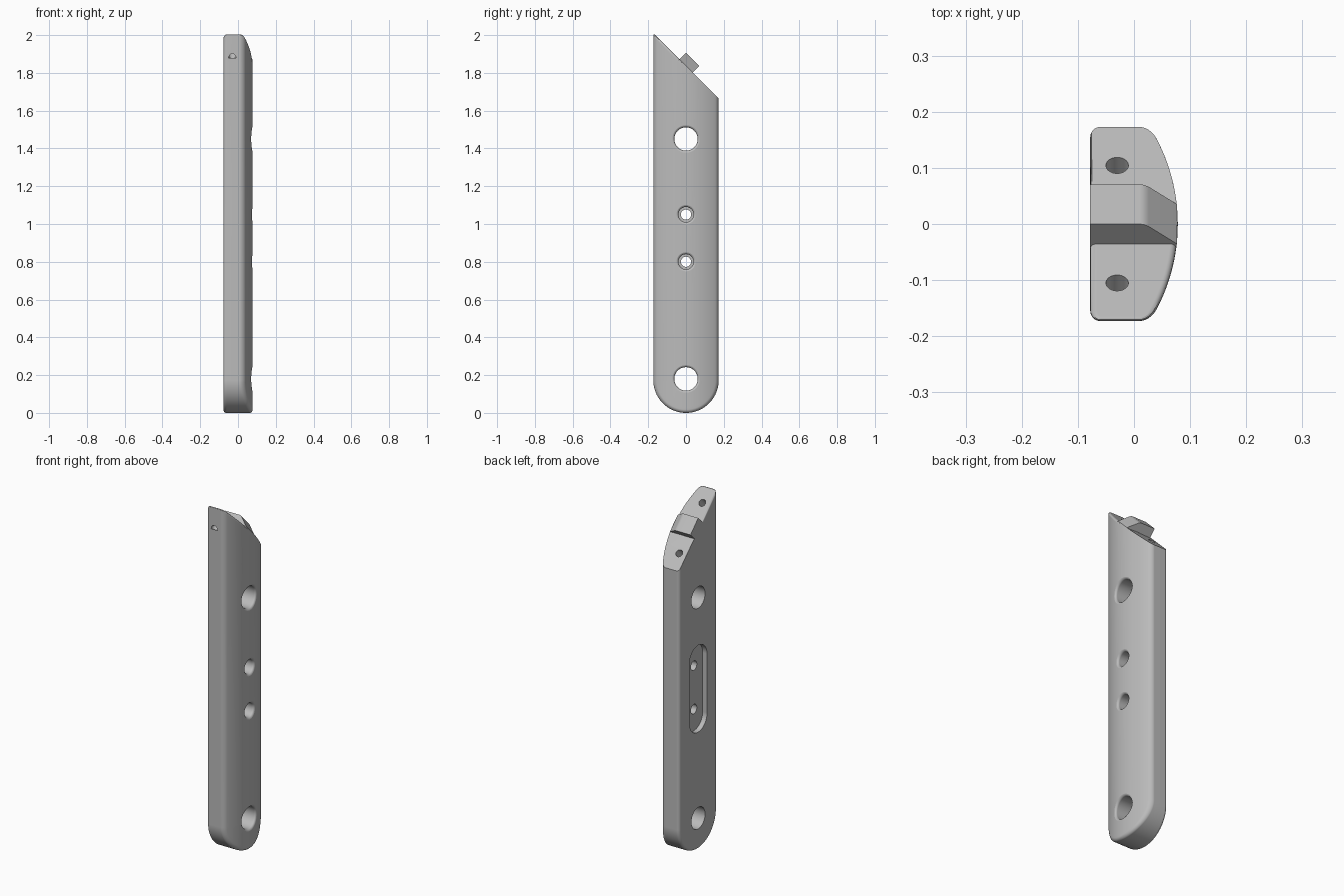
import bpy, bmesh
from math import sin, cos, pi, sqrt
from mathutils import Vector, Matrix

if "Cube" in bpy.data.objects:
    bpy.data.objects.remove(bpy.data.objects["Cube"])

HALF_W, BACK, FRONT = 0.173, -0.078, 0.078
FILLET = 0.018
CROWN = 0.324      # radius of the curved face
SLOPE = 1.837      # slanted end lies on y + z = SLOPE

grey = bpy.data.materials.new("warm_grey")
grey.use_nodes = True
grey.diffuse_color = (0.5, 0.5, 0.5, 1)
grey.node_tree.nodes["Principled BSDF"].inputs["Base Color"].default_value = (0.5, 0.5, 0.5, 1)


def add_object(name, bm):
    bmesh.ops.recalc_face_normals(bm, faces=bm.faces)
    mesh = bpy.data.meshes.new(name)
    bm.to_mesh(mesh)
    bm.free()
    mesh.materials.append(grey)
    obj = bpy.data.objects.new(name, mesh)
    bpy.context.collection.objects.link(obj)
    return obj


def activate(obj):
    bpy.ops.object.select_all(action='DESELECT')
    obj.select_set(True)
    bpy.context.view_layer.objects.active = obj


def crown(y):
    return FRONT - CROWN + sqrt(CROWN ** 2 - y * y)


def loft(bm, rings, closed):
    for a, b in zip(rings, rings[1:]):
        n = len(a)
        for i in range(n if closed else n - 1):
            j = (i + 1) % n
            bm.faces.new((a[i], a[j], b[j], b[i]))


def make_body():
    bm = bmesh.new()
    # (inset from outline, drop from face, on curved side)
    round_steps = [(FILLET * (1 - sin(i * pi / 12)), FILLET * (1 - cos(i * pi / 12)))
                   for i in range(7)]
    levels = [(HALF_W, 0, False)] + [(d, s, False) for d, s in round_steps]
    levels += [(d, s, True) for d, s in reversed(round_steps)]
    levels += [(FILLET + (HALF_W - FILLET) * i / 14, 0, True) for i in range(1, 15)]
    rings = []
    for inset, drop, curved in levels:
        w = HALF_W - inset
        path = [(w, 2.1)]
        path += [(w * cos(i * pi / 40), HALF_W - w * sin(i * pi / 40)) for i in range(41)]
        path += [(-w, 2.1)]
        rings.append([bm.verts.new((crown(y) - drop if curved else BACK + drop, y, z))
                      for y, z in path])
    loft(bm, rings, False)
    bmesh.ops.remove_doubles(bm, verts=bm.verts, dist=1e-5)

    # slanted end
    bmesh.ops.bisect_plane(bm, geom=bm.verts[:] + bm.edges[:] + bm.faces[:],
                           plane_co=(0, 0, SLOPE), plane_no=(0, 1, 1), clear_outer=True)
    rim = [e for e in bm.edges if e.is_boundary]
    cap = bmesh.ops.contextual_create(bm, geom=rim)["faces"]

    # rounded rim on the upper half of the slant
    bmesh.ops.bisect_plane(bm, geom=cap + list(cap[0].edges) + list(cap[0].verts),
                           plane_co=(0, -0.02, SLOPE + 0.02), plane_no=(0, 1, -1))
    tip = [e for e in bm.edges
           if all(abs(v.co.y + v.co.z - SLOPE) < 1e-4 and v.co.y < -0.019 for v in e.verts)
           and any(v.co.y < -0.021 for v in e.verts)]
    bmesh.ops.bevel(bm, geom=tip, offset=0.012, segments=4, profile=0.5,
                    affect='EDGES', clamp_overlap=False)
    return add_object("handle_body", bm)


def cut(body, cutter):
    cutter.hide_render = True
    mod = body.modifiers.new("cut", 'BOOLEAN')
    mod.operation, mod.object, mod.solver = 'DIFFERENCE', cutter, 'EXACT'
    activate(body)
    bpy.ops.object.modifier_apply(modifier=mod.name)
    bpy.data.objects.remove(cutter)


def bore(z, radius, floor, flare):
    """Round hole along x whose mouth rolls into the curved face."""
    bm = bmesh.new()
    profile = [(radius, floor, False)]
    profile += [(radius + flare * (1 - cos(i * pi / 12)), FRONT + flare * (sin(i * pi / 12) - 1), True)
                for i in range(7)]
    profile += [(radius + flare, FRONT + 0.05, False)]
    rings = []
    for r, x, follow in profile:
        ring = []
        for i in range(48):
            y, h = r * cos(i * pi / 24), r * sin(i * pi / 24)
            sag = crown(y) - FRONT + 0.0004 if follow else 0
            ring.append(bm.verts.new((x + sag, y, z + h)))
        rings.append(ring)
    loft(bm, rings, True)
    bm.faces.new(rings[0])
    bm.faces.new(rings[-1])
    return add_object("bore_cutter", bm)


def drill(centre, axis, radius, depth):
    """Plain cylinder centred on a point."""
    bm = bmesh.new()
    turn = Vector((0, 0, 1)).rotation_difference(Vector(axis)).to_matrix().to_4x4()
    bmesh.ops.create_cone(bm, cap_ends=True, segments=32, radius1=radius, radius2=radius,
                          depth=depth, matrix=Matrix.Translation(centre) @ turn)
    return add_object("drill_cutter", bm)


def slot(z, radius, half_length, floor):
    """Long round-ended recess in the flat face."""
    bm = bmesh.new()
    rings = []
    for x in (BACK - 0.05, floor):
        ring = []
        for side in (0, 1):
            for i in range(21):
                a = side * pi + i * pi / 20
                shift = (half_length - radius) * (-1 if side else 1)
                ring.append(bm.verts.new((x, radius * cos(a), z + shift + radius * sin(a))))
        rings.append(ring)
    loft(bm, rings, True)
    bm.faces.new(rings[0])
    bm.faces.new(rings[1])
    return add_object("slot_cutter", bm)


def make_tongue():
    """Raised cross rib on the slanted end."""
    bm = bmesh.new()
    along, out = Vector((0, 1, -1)).normalized(), Vector((0, 1, 1)).normalized()
    outline = [(BACK, -0.02), (BACK, 0.05), (0.01, 0.05), (0.018, 0.0485),
               (0.026, 0.044), (0.0765, 0), (0.072, -0.02)]
    rings = []
    for u in (-0.05, 0.05):
        rings.append([bm.verts.new(Vector((x, 0, SLOPE)) + along * u + out * n)
                      for x, n in outline])
    loft(bm, rings, True)
    bm.faces.new(rings[0])
    bm.faces.new(rings[1])
    return add_object("end_rib", bm)


body = make_body()
# large through holes
for z in (0.18, 1.45):
    cut(body, bore(z, 0.062, BACK - 0.05, 0.014))
# recess on the flat side with two screw holes
cut(body, slot(0.925, 0.08, 0.25, -0.05))
for z in (0.8, 1.05):
    cut(body, bore(z, 0.04, 0.0, 0.014))
    cut(body, drill((0, 0, z), (1, 0, 0), 0.027, 0.14))
# blind pin holes square to the slanted end
for y in (-0.105, 0.105):
    cut(body, drill((-0.03, y, SLOPE - y), (0, 1, 1), 0.02, 0.186))

rib = make_tongue()
for obj in (body, rib):
    activate(obj)
    bpy.ops.object.shade_smooth_by_angle(angle=pi / 6)
    weighted = obj.modifiers.new("weighted_normals", 'WEIGHTED_NORMAL')
    weighted.keep_sharp = True
